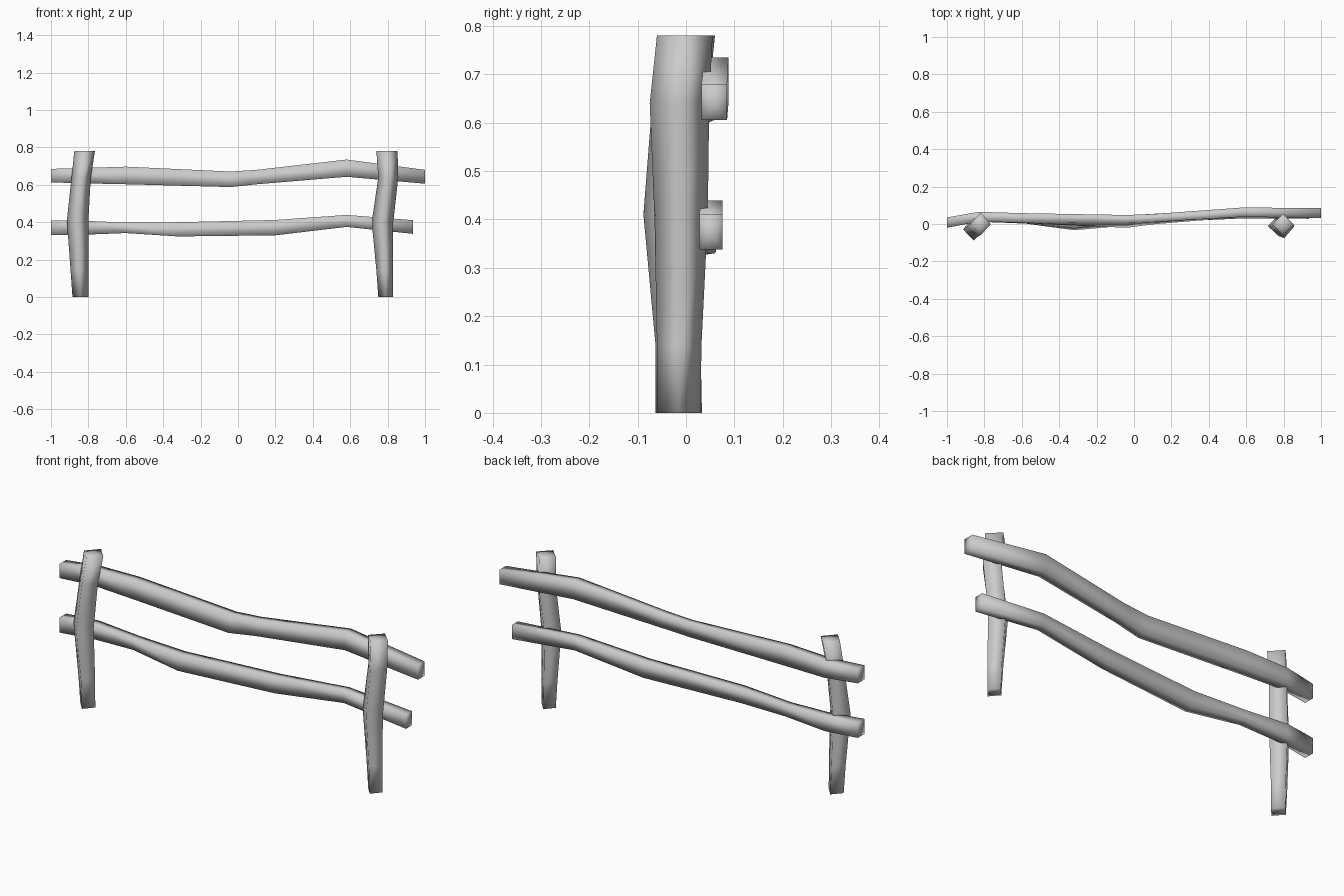
import bpy, bmesh


def loft(name, rings):
    """Skin four-cornered rings into a closed, smooth-shaded bar."""
    bm = bmesh.new()
    loops = [[bm.verts.new(p) for p in ring] for ring in rings]
    for a, b in zip(loops, loops[1:]):
        for i in range(4):
            j = (i + 1) % 4
            bm.faces.new((a[i], a[j], b[j], b[i]))
    # fanned end caps
    for loop in (loops[0], loops[-1]):
        face = bm.faces.new(loop)
        bmesh.ops.poke(bm, faces=[face])
    bmesh.ops.recalc_face_normals(bm, faces=bm.faces[:])
    mesh = bpy.data.meshes.new(name)
    bm.to_mesh(mesh)
    bm.free()
    for p in mesh.polygons:
        p.use_smooth = True
    obj = bpy.data.objects.new(name, mesh)
    bpy.context.collection.objects.link(obj)
    return obj


def post(name, stations):
    """Stations: z, x min, x max, y min, y max of a diamond section."""
    rings = []
    for z, x0, x1, y0, y1 in stations:
        cx, cy = (x0 + x1) / 2, (y0 + y1) / 2
        rings.append([(x0, cy, z), (cx, y0, z), (x1, cy, z), (cx, y1, z)])
    return loft(name, rings)


def rail(name, stations):
    """Stations: x, y min, y max, z min, z max, forward lean of the underside."""
    rings = []
    for x, y0, y1, z0, z1, lean in stations:
        rings.append([(x, y0 - lean, z0), (x, y1 - lean, z0),
                      (x, y1, z1), (x, y0, z1)])
    return loft(name, rings)


# Crooked posts
post("left_post", [
    (0.00, -0.885, -0.80, -0.063, 0.033),
    (0.14, -0.895, -0.80, -0.063, 0.030),
    (0.41, -0.915, -0.80, -0.088, 0.032),
    (0.64, -0.89, -0.787, -0.070, 0.045),
    (0.78, -0.875, -0.765, -0.060, 0.060),
])
post("right_post", [
    (0.00, 0.75, 0.83, -0.060, 0.030),
    (0.14, 0.74, 0.83, -0.060, 0.032),
    (0.40, 0.715, 0.83, -0.065, 0.045),
    (0.64, 0.75, 0.857, -0.075, 0.048),
    (0.78, 0.74, 0.853, -0.060, 0.055),
])

# Wavy rails behind the posts
rail("upper_rail", [
    (-1.00, -0.02, 0.035, 0.613, 0.685, 0.0),
    (-0.83, 0.012, 0.065, 0.608, 0.690, 0.0),
    (-0.60, 0.008, 0.058, 0.603, 0.697, 0.005),
    (-0.04, 0.005, 0.048, 0.588, 0.671, 0.025),
    (0.10, 0.010, 0.053, 0.603, 0.680, 0.012),
    (0.58, 0.038, 0.088, 0.643, 0.735, 0.0),
    (1.00, 0.032, 0.085, 0.606, 0.680, 0.0),
])
rail("lower_rail", [
    (-1.00, -0.02, 0.035, 0.333, 0.410, 0.0),
    (-0.83, 0.012, 0.062, 0.333, 0.408, 0.0),
    (-0.60, 0.005, 0.050, 0.342, 0.398, 0.0),
    (-0.32, -0.020, 0.030, 0.324, 0.400, 0.013),
    (0.20, 0.012, 0.060, 0.330, 0.412, 0.0),
    (0.58, 0.030, 0.075, 0.375, 0.439, 0.0),
    (0.935, 0.028, 0.075, 0.338, 0.411, 0.0),
])
